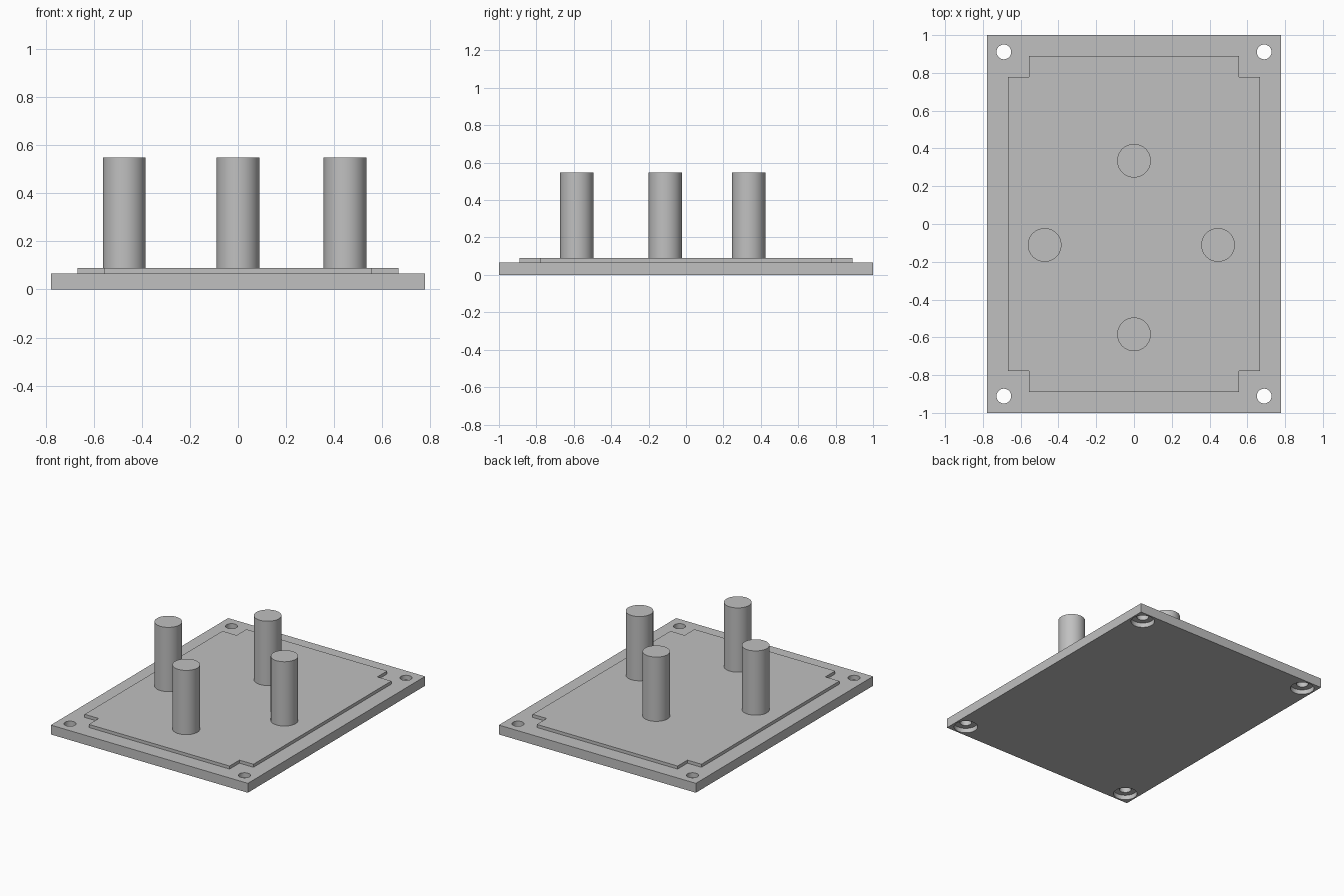
import bpy
import bmesh

default = bpy.data.objects.get("Cube")
if default:
    bpy.data.objects.remove(default, do_unlink=True)

# One plain grey for every part
grey = bpy.data.materials.new("plain_grey")
grey.use_nodes = True
colour = (0.53, 0.53, 0.53, 1)
grey.diffuse_color = colour
grey.node_tree.nodes["Principled BSDF"].inputs["Base Color"].default_value = colour


def prism(name, outline, bottom, top):
    """Extrude a flat outline from bottom to top."""
    bm = bmesh.new()
    face = bm.faces.new([bm.verts.new((x, y, bottom)) for x, y in outline])
    extruded = bmesh.ops.extrude_face_region(bm, geom=[face])["geom"]
    moved = [g for g in extruded if isinstance(g, bmesh.types.BMVert)]
    bmesh.ops.translate(bm, verts=moved, vec=(0, 0, top - bottom))
    bmesh.ops.recalc_face_normals(bm, faces=bm.faces)
    mesh = bpy.data.meshes.new(name)
    bm.to_mesh(mesh)
    bm.free()
    mesh.materials.append(grey)
    obj = bpy.data.objects.new(name, mesh)
    bpy.context.collection.objects.link(obj)
    return obj


def cylinder(name, x, y, radius, bottom, top):
    bpy.ops.mesh.primitive_cylinder_add(
        vertices=64, radius=radius, depth=top - bottom,
        location=(x, y, (top + bottom) / 2))
    obj = bpy.context.object
    obj.name = name
    obj.data.materials.append(grey)
    return obj


def select_only(obj):
    bpy.ops.object.select_all(action="DESELECT")
    obj.select_set(True)
    bpy.context.view_layer.objects.active = obj


def smooth(obj):
    select_only(obj)
    bpy.ops.object.shade_smooth_by_angle()


def cut(target, cutter):
    cutter.hide_render = True
    mod = target.modifiers.new("cut", "BOOLEAN")
    mod.operation = "DIFFERENCE"
    mod.solver = "EXACT"
    mod.object = cutter
    select_only(target)
    bpy.ops.object.modifier_apply(modifier=mod.name)
    bpy.data.objects.remove(cutter, do_unlink=True)


WIDTH, LENGTH = 0.778, 1.0
PLATE_TOP, LEDGE_TOP, PEG_TOP = 0.067, 0.089, 0.548

# Base plate with a counterbored screw hole in each corner
plate = prism("base_plate", [(-WIDTH, -LENGTH), (WIDTH, -LENGTH),
                             (WIDTH, LENGTH), (-WIDTH, LENGTH)], 0, PLATE_TOP)
for sx in (-1, 1):
    for sy in (-1, 1):
        x, y = sx * 0.689, sy * 0.911
        cut(plate, cylinder("screw_hole", x, y, 0.039, -0.1, 0.2))
        cut(plate, cylinder("screw_head_recess", x, y, 0.078, -0.1, 0.033))
smooth(plate)

# Raised panel: a rectangle with notched corners
notch = [(0.667, 0.778), (0.556, 0.778), (0.556, 0.889)]
outline = []
for sx, sy in ((1, 1), (-1, 1), (-1, -1), (1, -1)):
    corner = notch if sx == sy else notch[::-1]
    outline += [(sx * x, sy * y) for x, y in corner]
prism("raised_panel", outline, PLATE_TOP - 0.005, LEDGE_TOP)

# Four upright pegs
pegs = {"back": (0, 0.335), "front": (0, -0.584),
        "right": (-0.473, -0.111), "left": (0.445, -0.111)}
for side, (x, y) in pegs.items():
    smooth(cylinder(side + "_peg", x, y, 0.089, LEDGE_TOP - 0.005, PEG_TOP))
